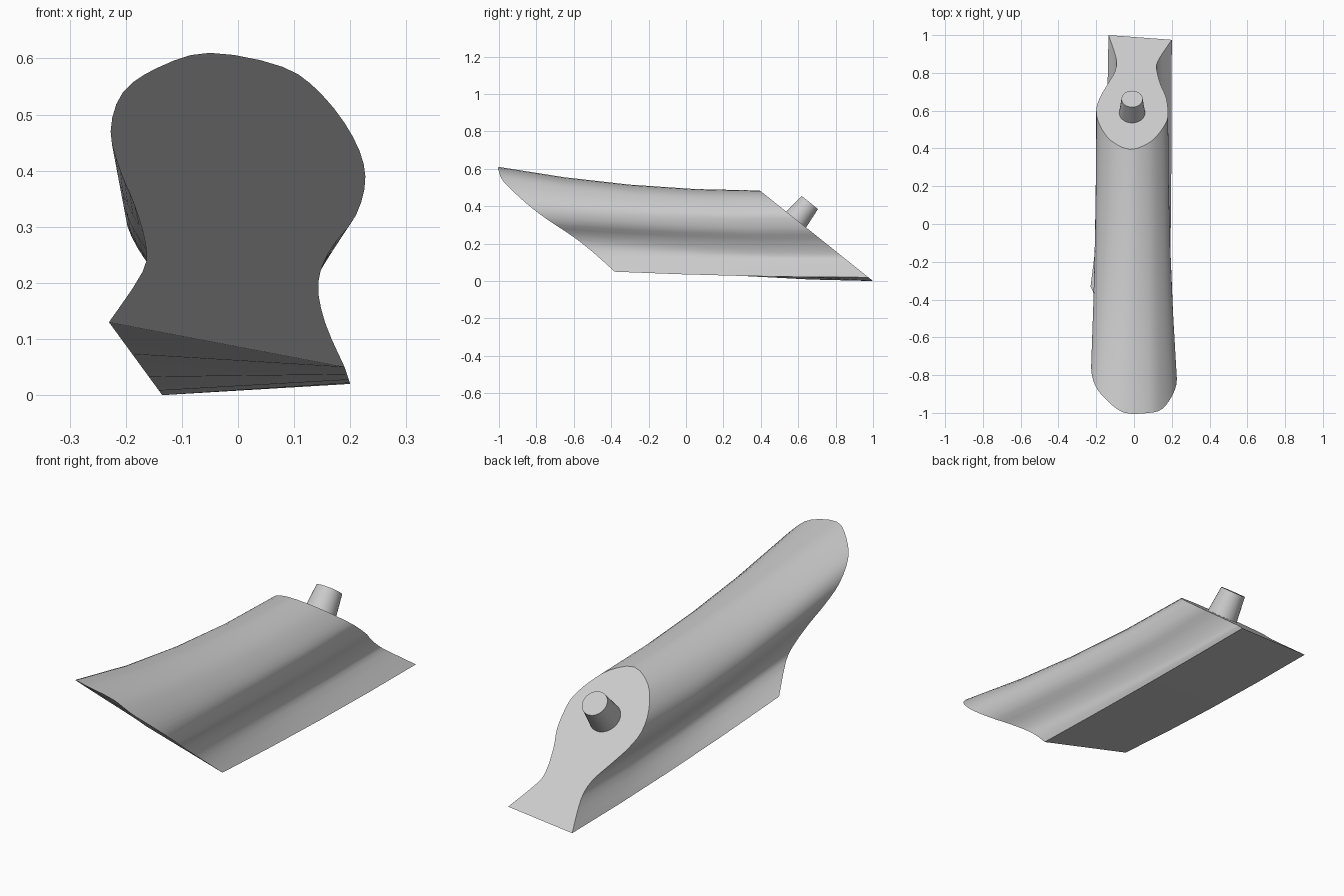
import bpy
import bmesh
from mathutils import Vector

cube = bpy.data.objects.get("Cube")
if cube:
    bpy.data.objects.remove(cube, do_unlink=True)

# Single plain grey finish
grey = bpy.data.materials.new("plain grey")
grey.use_nodes = True
grey.diffuse_color = (0.6, 0.6, 0.6, 1)
grey.node_tree.nodes["Principled BSDF"].inputs["Base Color"].default_value = (0.6, 0.6, 0.6, 1)

# Matching end outlines, from the right foot over the crown to the left foot
front_outline = [(-.23, .13), (-.17, .22), (-.165, .27), (-.185, .34), (-.21, .4),
                 (-.227, .47), (-.205, .54), (-.14, .585), (-.05, .61), (.08, .585),
                 (.15, .535), (.205, .46), (.227, .39), (.21, .32), (.165, .26),
                 (.143, .2), (.155, .13), (.19, .05)]
back_outline = [(-.135, 1), (-.095, .88), (-.1, .81), (-.14, .74), (-.18, .67),
                (-.2, .6), (-.18, .52), (-.12, .44), (-.02, .395), (.08, .43),
                (.14, .49), (.175, .55), (.18, .6), (.17, .67), (.14, .74),
                (.12, .82), (.13, .87), (.2, .975)]


def on_front_plane(x, z):
    return Vector((x, max(-1, -.25 - .36 * x - 1.26 * z), z))


def on_back_plane(x, y):
    return Vector((x, y, .8 * (1 - y)))


def smooth_curve(points, cuts):
    """Pass a spline through the points, keeping both ends sharp."""
    result = []
    last = len(points) - 1
    for i in range(last):
        a, b = points[max(i - 1, 0)], points[i]
        c, d = points[i + 1], points[min(i + 2, last)]
        for k in range(cuts):
            t = k / cuts
            result.append(b + (c - a) * t / 2
                          + (2 * a - 5 * b + 4 * c - d) * t * t / 2
                          + (3 * b - a - 3 * c + d) * t ** 3 / 2)
    return result + [points[-1]]


def finish(bm, name):
    bmesh.ops.recalc_face_normals(bm, faces=bm.faces)
    mesh = bpy.data.meshes.new(name)
    bm.to_mesh(mesh)
    bm.free()
    mesh.materials.append(grey)
    obj = bpy.data.objects.new(name, mesh)
    bpy.context.collection.objects.link(obj)
    bpy.ops.object.select_all(action="DESELECT")
    obj.select_set(True)
    bpy.context.view_layer.objects.active = obj
    bpy.ops.object.shade_smooth_by_angle(angle=.5)
    return obj


# Body: a gently curving loft between the two slanted ends
front = smooth_curve([on_front_plane(*p) for p in front_outline], 3)
back = smooth_curve([on_back_plane(*p) for p in back_outline], 3)
bm = bmesh.new()
steps = 4
rings = []
for s in range(steps + 1):
    t = s / steps
    ring = []
    for f, b in zip(front, back):
        point = b + (f - b) * (1 - t) ** 2
        point.y = f.y + (b.y - f.y) * t
        ring.append(bm.verts.new(point))
    rings.append(ring)
for near, far in zip(rings, rings[1:]):
    for i in range(len(near)):
        j = (i + 1) % len(near)
        bm.faces.new((near[i], near[j], far[j], far[i]))
bm.faces.new(rings[0])
bm.faces.new(rings[-1])
finish(bm, "body")

# Peg: tapered pin standing square on the back end
bm = bmesh.new()
bmesh.ops.create_cone(bm, cap_ends=True, segments=32, radius1=.073, radius2=.056, depth=.16)
peg = finish(bm, "peg")
axis = Vector((0, .63, .78)).normalized()
peg.rotation_euler = axis.to_track_quat("Z", "Y").to_euler()
peg.location = Vector((-.01, .662, .42)) - axis * .08
